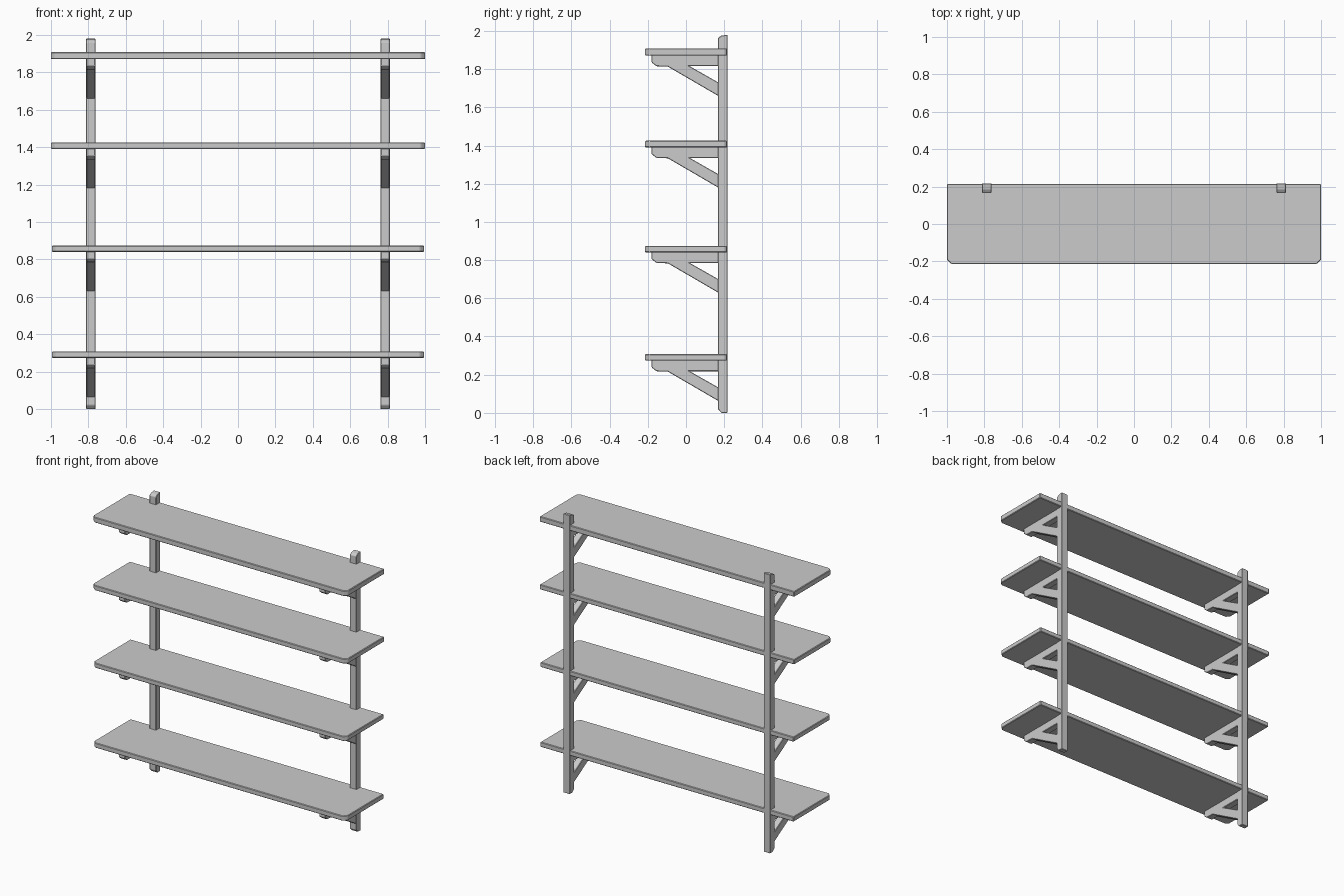
import bpy, bmesh
from mathutils import Vector

if "Cube" in bpy.data.objects:
    bpy.data.objects.remove(bpy.data.objects["Cube"])


def prism(name, points, direction, bevel=0.0):
    """Extrude a closed 3D outline along a direction, with slightly softened edges."""
    bm = bmesh.new()
    face = bm.faces.new([bm.verts.new(p) for p in points])
    new = bmesh.ops.extrude_face_region(bm, geom=[face])["geom"]
    verts = [g for g in new if isinstance(g, bmesh.types.BMVert)]
    bmesh.ops.translate(bm, verts=verts, vec=Vector(direction))
    bmesh.ops.recalc_face_normals(bm, faces=bm.faces)
    mesh = bpy.data.meshes.new(name)
    bm.to_mesh(mesh)
    bm.free()
    obj = bpy.data.objects.new(name, mesh)
    bpy.context.collection.objects.link(obj)
    if bevel:
        mod = obj.modifiers.new("soft_edges", "BEVEL")
        mod.width = bevel
        mod.segments = 1
    return obj


def side_prism(name, profile, x, width, bevel=0.0):
    """Extrude a (y, z) side profile across x, centred on the given x."""
    return prism(name, [(x - width / 2, y, z) for y, z in profile], (width, 0, 0), bevel)


POST_X = 0.787
SHELVES = [(0.273, 0.308), (0.84, 0.874), (1.39, 1.425), (1.87, 1.908)]

# Side profiles: wall post and triangular bracket (heights relative to shelf underside)
post_profile = [(0.185, 0), (0.217, 0), (0.217, 1.98), (0.185, 1.975),
                (0.167, 1.963), (0.167, 0.02)]
bracket_profile = [(-0.18, 0.005), (0.18, 0.005), (0.18, -0.055), (0.02, -0.055),
                   (0.18, -0.146), (0.18, -0.217), (-0.095, -0.057),
                   (-0.155, -0.055), (-0.18, -0.035)]

# Shelf outline: square back corners, clipped front corners
shelf_outline = [(-0.995, 0.214), (-0.995, -0.192), (-0.972, -0.214),
                 (0.972, -0.214), (0.995, -0.192), (0.995, 0.214)]

# Shelf boards
for i, (bottom, top) in enumerate(SHELVES, 1):
    half = 1.0 if i > 2 else 0.995
    outline = [(x * half / 0.995, y, bottom) for x, y in shelf_outline]
    prism(f"shelf_{i}", outline, (0, 0, top - bottom), 0.004)

# Posts and brackets on both sides
for side, sign in (("left", -1), ("right", 1)):
    x = sign * POST_X
    side_prism(f"{side}_post", post_profile, x, 0.052, 0.003)
    for i, (bottom, top) in enumerate(SHELVES, 1):
        profile = [(y, z + bottom) for y, z in bracket_profile]
        side_prism(f"{side}_bracket_{i}", profile, x, 0.048, 0.003)
